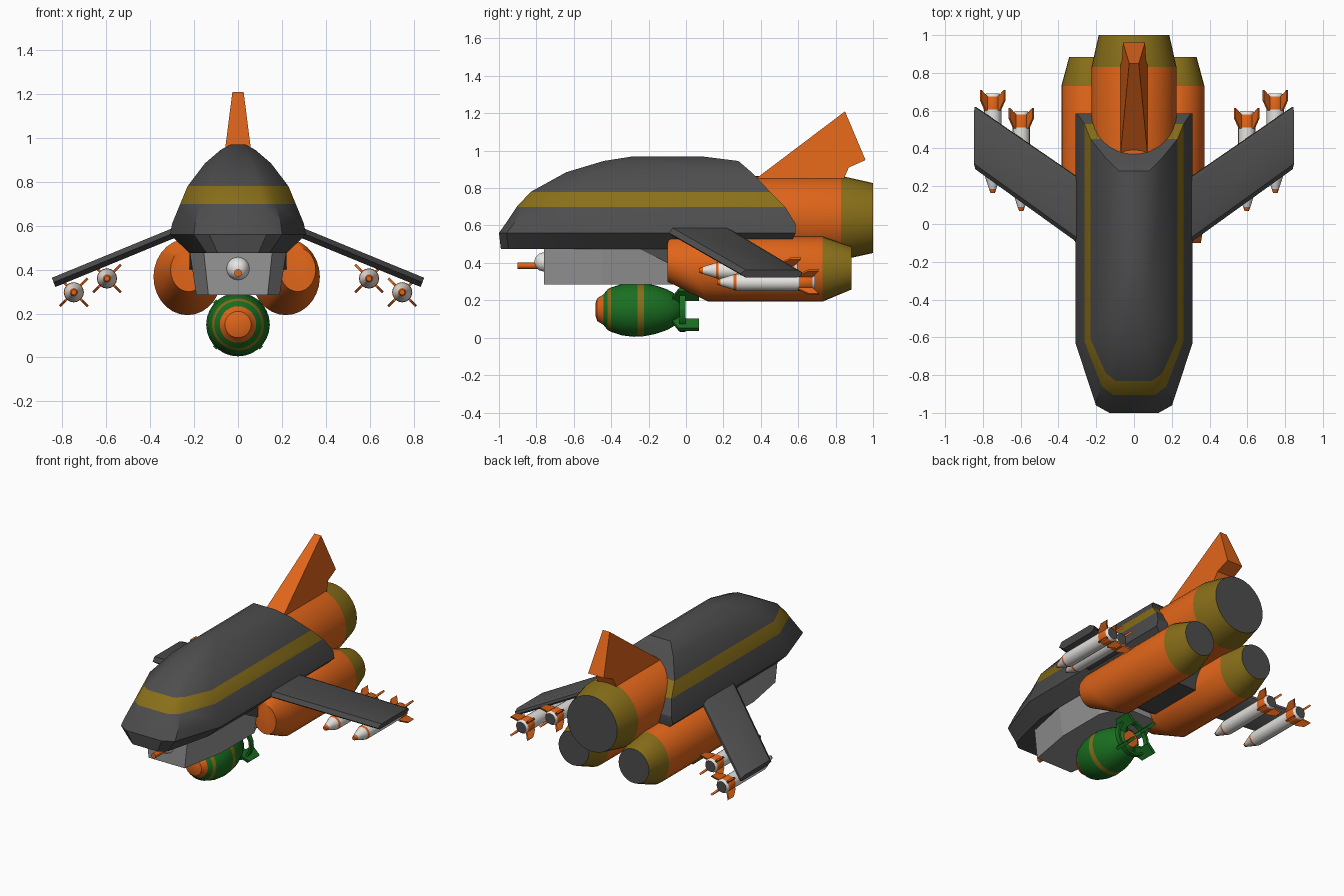
import bpy, bmesh
from math import sin, cos, pi, radians
from mathutils import Vector

if "Cube" in bpy.data.objects:
    bpy.data.objects.remove(bpy.data.objects["Cube"])


def material(name, rgb):
    m = bpy.data.materials.new(name)
    m.diffuse_color = (*rgb, 1)
    m.use_nodes = True
    m.node_tree.nodes["Principled BSDF"].inputs["Base Color"].default_value = m.diffuse_color
    return m


DARK = material("dark_grey", (0.075, 0.075, 0.075))
GREY = material("mid_grey", (0.30, 0.30, 0.30))
WHITE = material("white", (0.8, 0.78, 0.75))
ORANGE = material("orange", (0.75, 0.13, 0.01))
OLIVE = material("olive", (0.25, 0.16, 0.01))
GREEN = material("green", (0.01, 0.16, 0.015))


def loft(name, rings, mats, angle=30, caps=None):
    """Skin a list of equal-length rings; mats holds one material per span."""
    caps = caps or (mats[0], mats[-1])
    slots = list(dict.fromkeys(list(mats) + list(caps)))
    bm = bmesh.new()
    rows = [[bm.verts.new(p) for p in ring] for ring in rings]
    n = len(rows[0])
    for a, b, m in zip(rows, rows[1:], mats):
        for i in range(n):
            j = (i + 1) % n
            bm.faces.new((a[i], a[j], b[j], b[i])).material_index = slots.index(m)
    for row, m in zip((rows[0], rows[-1]), caps):
        bm.faces.new(row).material_index = slots.index(m)
    bmesh.ops.recalc_face_normals(bm, faces=bm.faces)
    me = bpy.data.meshes.new(name)
    bm.to_mesh(me)
    bm.free()
    for m in slots:
        me.materials.append(m)
    ob = bpy.data.objects.new(name, me)
    bpy.context.collection.objects.link(ob)
    if angle:
        bpy.ops.object.select_all(action='DESELECT')
        ob.select_set(True)
        bpy.context.view_layer.objects.active = ob
        bpy.ops.object.shade_smooth_by_angle(angle=radians(angle))
    return ob


def ellipse(x, y, z, rx, rz, n=24):
    return [(x + rx * cos(2 * pi * i / n), y, z + rz * sin(2 * pi * i / n)) for i in range(n)]


def turned(name, x, y, z, profile, mats, n=24, caps=None):
    """Round part along y from (offset, radius) pairs."""
    return loft(name, [ellipse(x, y + d, z, r, r, n) for d, r in profile], mats, 35, caps)


def radial_plate(name, x, y, z, ang, outline, t, mat):
    """Thin plate standing out from a y axis; outline is (y offset, radius)."""
    out = Vector((cos(ang), 0, sin(ang)))
    side = Vector((-sin(ang), 0, cos(ang))) * t
    c = Vector((x, y, z))
    pts = [c + out * r + Vector((0, d, 0)) for d, r in outline]
    return loft(name, [[p - side for p in pts], [p + side for p in pts]], [mat], 0)


# Fuselage: stacked plan outlines (height, half width, back, shoulder, corner, front)
layers = [(0.475, 0.22, 0.55, -0.63, -0.95, -0.99),
          (0.56, 0.31, 0.585, -0.63, -0.96, -1.0),
          (0.61, 0.30, 0.585, -0.63, -0.92, -0.965),
          (0.70, 0.263, 0.53, -0.62, -0.86, -0.905),
          (0.78, 0.23, 0.45, -0.61, -0.79, -0.83),
          (0.885, 0.15, 0.35, -0.48, -0.60, -0.64),
          (0.945, 0.08, 0.28, -0.34, -0.42, -0.44),
          (0.97, 0.035, 0.08, -0.24, -0.27, -0.28)]
rings = []
for z, w, back, sh, co, fr in layers:
    half = [(w, back), (w, sh), (w * 0.65, co), (w * 0.42, fr)]
    rings.append([(x, y, z) for x, y in half] + [(-x, y, z) for x, y in reversed(half)])
loft("fuselage", rings, [DARK] * 3 + [OLIVE] + [DARK] * 3)

# Dark rear keel between the engines
keel = [(-0.28, 0.49), (-0.1, 0.40), (0.1, 0.30), (0.48, 0.30), (0.56, 0.49)]
loft("rear_keel", [[(x, y, z) for y, z in keel] for x in (-0.22, 0.22)], [DARK], 0)

# Grey belly box, widening toward the back
belly = []
for z, k in ((0.285, 0.0), (0.48, 0.03)):
    half = [(0.135 + k * 0.7, -0.76), (0.19 + k, -0.45), (0.19 + k, -0.1), (0.12 + k, 0.06)]
    belly.append([(x, y, z) for x, y in half] + [(-x, y, z) for x, y in reversed(half)])
loft("belly_box", belly, [GREY], 0)

# Nose gun
turned("gun_ball", 0, -0.76, 0.405,
       [(-0.05, 0.01), (-0.043, 0.028), (-0.025, 0.045), (0, 0.052), (0.04, 0.052)], [WHITE] * 4)
turned("gun_barrel", 0, -0.9, 0.385, [(0, 0.017), (0.15, 0.017)], [ORANGE], 12)

# Upper engine
turned("upper_engine", 0, 0, 0.64,
       [(0.25, 0.225), (0.83, 0.225), (1.0, 0.187)], [ORANGE, OLIVE], 32, (ORANGE, DARK))

# Lower engines with slanted fronts
for side, cx, fx in (("left", -0.23, -0.225), ("right", 0.218, 0.272)):
    front = ellipse(fx, -0.1, 0.40, 0.082, 0.10, 28)
    mid = ellipse(cx, 0, 0.367, 0.155, 0.174, 28)
    # lower points start further back, making the raked chin
    mid = [(x, 0.12 - 0.21 * (z - 0.193) / 0.348, z) for x, y, z in mid]
    loft(f"{side}_engine", [front, mid, ellipse(cx, 0.73, 0.367, 0.155, 0.174, 28),
                            ellipse(cx, 0.885, 0.373, 0.113, 0.115, 28)],
         [ORANGE, ORANGE, OLIVE], 30, (ORANGE, DARK))

# Tail fin, thinner toward the tip
fin = [(0.36, 0.84), (0.85, 1.21), (0.96, 0.95), (0.87, 0.91), (0.84, 0.84)]
loft("tail_fin", [[(s * (0.07 - 0.127 * (z - 0.86)), y, z) for y, z in fin] for s in (-1, 1)],
     [ORANGE], 0)

# Swept, drooping wings
for side, s in (("left", -1), ("right", 1)):
    sections = []
    for x, lead, trail, z in ((0.20, -0.17, 0.18, 0.605), (0.84, 0.29, 0.62, 0.342)):
        pts = [(lead, 0), (lead + 0.03, 0.021), (trail - 0.03, 0.021), (trail, 0.008),
               (trail, -0.008), (trail - 0.03, -0.021), (lead + 0.03, -0.021)]
        sections.append([(s * (x + 0.38 * d), y, z + d) for y, d in pts])
    loft(f"{side}_wing", sections, [DARK])

# Four wing missiles with crossed fins
for side, s in (("left", -1), ("right", 1)):
    for place, x, y, z in (("outer", 0.748, 0.165, 0.297), ("inner", 0.597, 0.07, 0.36)):
        name = f"{side}_{place}_missile"
        turned(name, s * x, y, z,
               [(0, 0.012), (0.02, 0.019), (0.09, 0.042), (0.105, 0.046), (0.44, 0.046),
                (0.51, 0.046), (0.525, 0.036)],
               [ORANGE, WHITE, ORANGE, WHITE, ORANGE, WHITE], 16, (ORANGE, DARK))
        for k in range(4):
            radial_plate(f"{name}_fin_{k + 1}", s * x, y, z, pi / 4 + k * pi / 2,
                         [(0.435, 0.03), (0.435, 0.055), (0.49, 0.09), (0.545, 0.09), (0.50, 0.03)],
                         0.006, ORANGE)

# Bomb under the belly
turned("bomb", 0, 0, 0.15,
       [(-0.485, 0.03), (-0.475, 0.06), (-0.44, 0.083), (-0.42, 0.108), (-0.40, 0.119),
        (-0.34, 0.138), (-0.28, 0.145), (-0.258, 0.144), (-0.225, 0.142), (-0.16, 0.129),
        (-0.10, 0.108), (-0.05, 0.08), (-0.03, 0.055)],
       [ORANGE, ORANGE, GREEN, OLIVE, GREEN, GREEN, GREEN, OLIVE] + [GREEN] * 4,
       28, (ORANGE, ORANGE))

# Bomb tail: ring on four struts with fins behind
ring = []
for i in range(25):
    a = 2 * pi * i / 24
    ring.append([(r * cos(a), y, 0.15 + r * sin(a))
                 for y, r in ((-0.035, 0.105), (-0.035, 0.12), (-0.003, 0.12), (-0.003, 0.105))])
loft("bomb_tail_ring", ring, [GREEN] * 24)
for k in range(4):
    radial_plate(f"bomb_fin_{k + 1}", 0, 0, 0.15, pi / 4 + k * pi / 2,
                 [(-0.09, 0.06), (-0.04, 0.15), (0.07, 0.15), (0.07, 0.075), (0, 0.075), (-0.03, 0.05)],
                 0.01, GREEN)
